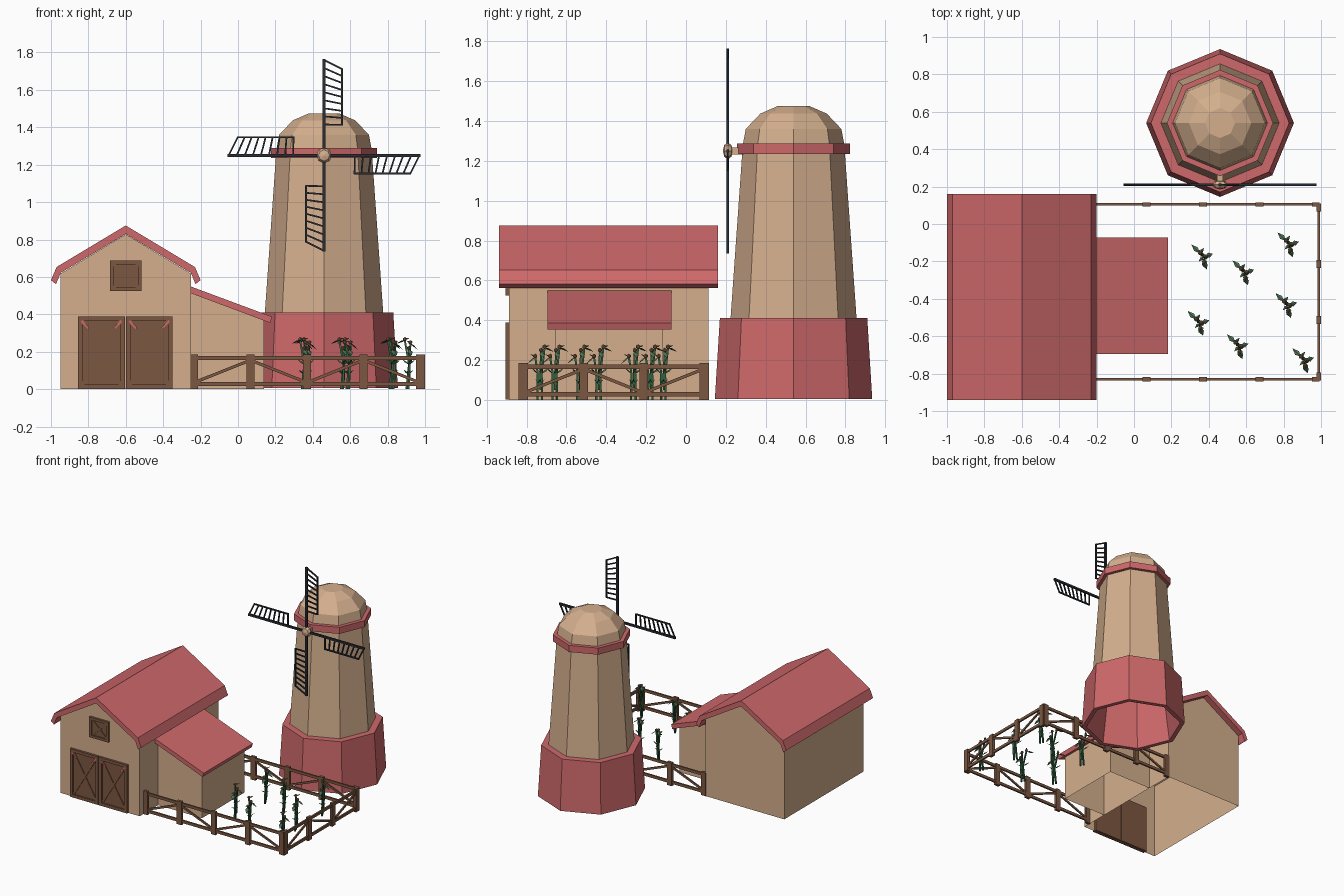
import bpy, bmesh, math
from mathutils import Vector

if "Cube" in bpy.data.objects:
    bpy.data.objects.remove(bpy.data.objects["Cube"])


def material(name, rgb):
    m = bpy.data.materials.new(name)
    m.diffuse_color = (*rgb, 1)
    m.use_nodes = True
    m.node_tree.nodes["Principled BSDF"].inputs["Base Color"].default_value = m.diffuse_color
    return m


TAN = material("tan_wall", (0.66, 0.43, 0.27))
RED = material("red_roof", (0.62, 0.14, 0.145))
BROWN = material("brown_wood", (0.20, 0.095, 0.053))
DARK = material("dark_iron", (0.022, 0.026, 0.032))
GREEN = material("stem_green", (0.03, 0.12, 0.05))
LEAF = material("leaf_green", (0.075, 0.17, 0.09))
BUD = material("bud_brown", (0.32, 0.13, 0.075))


def finish(bm, name, mat, fix=True):
    if fix:
        bmesh.ops.recalc_face_normals(bm, faces=bm.faces)
    me = bpy.data.meshes.new(name)
    bm.to_mesh(me)
    bm.free()
    me.materials.append(mat)
    ob = bpy.data.objects.new(name, me)
    bpy.context.collection.objects.link(ob)
    return ob


def beam(bm, p, q, w, d, n):
    """Rectangular bar from p to q, w wide, d deep along n."""
    p, q, n = Vector(p), Vector(q), Vector(n)
    s = n.cross(q - p).normalized() * w / 2
    n = n.normalized() * d / 2
    ends = [[bm.verts.new(c + a * s + b * n)
             for a, b in ((-1, -1), (1, -1), (1, 1), (-1, 1))] for c in (p, q)]
    bm.faces.new(ends[0][::-1])
    bm.faces.new(ends[1])
    for i in range(4):
        j = (i + 1) % 4
        bm.faces.new((ends[0][i], ends[0][j], ends[1][j], ends[1][i]))


def prism(name, pts, y0, y1, mat, open_bottom=False):
    """Profile in x, z extruded along y."""
    bm = bmesh.new()
    a = [bm.verts.new((x, y0, z)) for x, z in pts]
    b = [bm.verts.new((x, y1, z)) for x, z in pts]
    bm.faces.new(a)
    bm.faces.new(b[::-1])
    for i in range(len(pts)):
        j = (i + 1) % len(pts)
        bm.faces.new((a[i], b[i], b[j], a[j]))
    bmesh.ops.recalc_face_normals(bm, faces=bm.faces)
    if open_bottom:
        low = [f for f in bm.faces if all(v.co.z < 1e-5 for v in f.verts)]
        bmesh.ops.delete(bm, geom=low, context='FACES')
    return finish(bm, name, mat, False)


MX, MY = 0.46, 0.54  # windmill centre


def octagon(name, profile, mat, closed=False, cap_top=False):
    """Eight-sided lathe about the windmill axis."""
    bm = bmesh.new()
    rings = [[bm.verts.new((MX + r * math.cos(k * math.pi / 4),
                            MY + r * math.sin(k * math.pi / 4), z))
              for k in range(8)] for r, z in profile]
    for i in range(len(rings) if closed else len(rings) - 1):
        lo, hi = rings[i], rings[(i + 1) % len(rings)]
        for k in range(8):
            m = (k + 1) % 8
            bm.faces.new((lo[k], lo[m], hi[m], hi[k]))
    if cap_top:
        bm.faces.new(rings[-1])
    return finish(bm, name, mat)


# Barn walls and bent gable roof
prism("barn_walls", [(-0.95, 0), (-0.25, 0), (-0.25, 0.617), (-0.6, 0.828),
                     (-0.95, 0.617)], -0.888, 0.113, TAN, True)
half = [(0, 0.875), (0.37, 0.653), (0.4, 0.583), (0.373, 0.561), (0.348, 0.622), (0, 0.83)]
prism("barn_roof", [(-0.6 + x, z) for x, z in half] +
      [(-0.6 - x, z) for x, z in half[-2:0:-1]], -0.94, 0.16, RED)

# Lean-to shed
prism("shed_walls", [(-0.25, 0), (0.14, 0), (0.14, 0.37), (-0.25, 0.515)],
      -0.655, -0.115, TAN, True)
prism("shed_roof", [(-0.25, 0.548), (0.183, 0.387), (0.172, 0.354), (-0.25, 0.512)],
      -0.695, -0.072, RED)


# Framed and cross-braced doors and loft hatch
def framed_panel(name, x0, x1, z0, z1, w):
    bm = bmesh.new()
    zm = (z0 + z1) / 2
    beam(bm, (x0, -0.882, zm), (x1, -0.882, zm), z1 - z0, 0.026, (0, 1, 0))
    h, y = w / 2, -0.897
    for x in (x0 + h, x1 - h):
        beam(bm, (x, y, z0), (x, y, z1), w, 0.018, (0, 1, 0))
    for z in (z0 + h, z1 - h):
        beam(bm, (x0 + w, y, z), (x1 - w, y, z), w, 0.018, (0, 1, 0))
    for a, b in ((x0, x1), (x1, x0)):
        s = 1 if b > a else -1
        beam(bm, (a + s * w, y + 0.002, z0 + w), (b - s * w, y + 0.002, z1 - w),
             w * 0.7, 0.012, (0, 1, 0))
    return finish(bm, name, BROWN)


framed_panel("left_door", -0.855, -0.605, 0.002, 0.388, 0.024)
framed_panel("right_door", -0.6, -0.35, 0.002, 0.388, 0.024)
framed_panel("loft_hatch", -0.685, -0.515, 0.525, 0.687, 0.02)

# Small red brace tips at the upper door corners
bm = bmesh.new()
for x, s in ((-0.815, 1), (-0.645, -1), (-0.56, 1), (-0.39, -1)):
    beam(bm, (x - s * 0.022, -0.904, 0.365), (x + s * 0.016, -0.904, 0.325), 0.012, 0.006, (0, 1, 0))
finish(bm, "door_brace_tips", RED)

# Windmill tower
octagon("mill_base", [(0.395, 0.005), (0.37, 0.41), (0.30, 0.41), (0.36, 0.005)], RED, True)
octagon("mill_tower", [(0.317, 0.40), (0.257, 1.25)], TAN)
octagon("mill_collar", [(0.284, 1.235), (0.284, 1.288), (0.235, 1.288), (0.235, 1.235)], RED, True)
octagon("mill_dome", [(0.255, 1.28), (0.24, 1.36), (0.167, 1.437), (0.08, 1.475)], TAN, False, True)

# Hub and axle
HZ, HY = 1.25, 0.21
bm = bmesh.new()
bmesh.ops.create_uvsphere(bm, u_segments=8, v_segments=4, radius=0.042)
for v in bm.verts:
    x, y, z = v.co
    v.co = (MX + x, HY + z * 0.6, HZ + y)
beam(bm, (MX, HY, HZ), (MX, 0.3, HZ), 0.034, 0.034, (0, 0, 1))
finish(bm, "sail_hub", TAN)

# Four lattice sails, each turned a quarter from the last
bm = bmesh.new()
for k in range(4):
    c, s = math.cos(k * math.pi / 2), math.sin(k * math.pi / 2)

    def at(u, v):
        return (MX + c * u + s * v, HY, HZ - s * u + c * v)
    beam(bm, at(0, 0), at(0, 0.515), 0.016, 0.014, (0, 1, 0))
    beam(bm, at(0.097, 0.16), at(0.097, 0.462), 0.01, 0.01, (0, 1, 0))
    for i in range(9):
        t = i / 8
        beam(bm, at(0, 0.165 + 0.345 * t), at(0.1, 0.163 + 0.297 * t), 0.009, 0.009, (0, 1, 0))
finish(bm, "sails", DARK)


# Paddock fence
def fence_run(name, p, q, bays):
    bm = bmesh.new()
    p, q = Vector(p), Vector(q)
    n = (q - p).cross(Vector((0, 0, 1))).normalized()
    up = Vector((0, 0, 1))
    for i in range(bays + 1):
        c = p.lerp(q, i / bays)
        beam(bm, c, c + up * 0.186, 0.042, 0.022, n)
    for z in (0.028, 0.166):
        beam(bm, p + up * z, q + up * z, 0.022, 0.013, n)
    for i in range(bays):
        a, b = p.lerp(q, i / bays), p.lerp(q, (i + 1) / bays)
        za, zb = (0.035, 0.155) if i % 2 == 0 else (0.155, 0.035)
        beam(bm, a + up * za, b + up * zb, 0.016, 0.01, n)
    finish(bm, name, BROWN)


fence_run("front_fence", (-0.235, -0.83, 0), (0.972, -0.83, 0), 4)
fence_run("back_fence", (-0.235, 0.105, 0), (0.972, 0.105, 0), 4)
fence_run("side_fence", (0.988, -0.815, 0), (0.988, 0.088, 0), 3)

# Crop plants: bent stems with three heads, leaves and buds
stems, leaves, buds = bmesh.new(), bmesh.new(), bmesh.new()


def leaf(p, d, w):
    p, d = Vector(p), Vector(d)
    s = d.cross(Vector((0, 0, 1))).normalized() * w
    mid = p + d * 0.45
    base, tip, ridge = (leaves.verts.new(c) for c in (p, p + d, mid + Vector((0, 0, 0.006))))
    for side in (1, -1):
        e = leaves.verts.new(mid + s * side)
        leaves.faces.new((base, e, ridge) if side > 0 else (base, ridge, e))
        leaves.faces.new((ridge, e, tip) if side > 0 else (ridge, tip, e))


for x, y in ((0.37, -0.18), (0.59, -0.265), (0.83, -0.115), (0.35, -0.535),
             (0.56, -0.66), (0.82, -0.44), (0.91, -0.735)):
    o = Vector((x, y, 0))
    for head, z0, out in (((-0.018, 0.025, 0.262), 0.0, (-0.045, 0.045, -0.02)),
                          ((0.012, 0.008, 0.245), 0.05, (0.04, 0.012, -0.035)),
                          ((0.004, -0.022, 0.215), 0.0, (0.015, -0.04, -0.035))):
        head = Vector(head)
        foot = Vector((head.x * 0.5, head.y * 0.5, z0))
        knee = Vector((head.x * 0.1 + 0.006, head.y * 0.4, 0.13))
        beam(stems, o + foot, o + knee, 0.011, 0.011, (1, 0, 0))
        beam(stems, o + knee, o + head, 0.010, 0.010, (1, 0, 0))
        ball = bmesh.ops.create_icosphere(buds, subdivisions=1, radius=0.012)
        for v in ball['verts']:
            v.co += o + head + Vector((0, 0, 0.005))
        out = Vector(out)
        leaf(o + head, out, 0.014)
        leaf(o + head, (-out.x * 0.5, out.y * 0.6, 0.012), 0.009)
        leaf(o + knee, (out.x * 0.8, out.y * 0.8, 0.03), 0.010)
        leaf(o + knee * 0.6, (-out.y * 0.6, out.x * 0.6, 0.025), 0.009)
finish(stems, "plant_stems", GREEN)
finish(leaves, "plant_leaves", LEAF, False)
finish(buds, "plant_buds", BUD)
